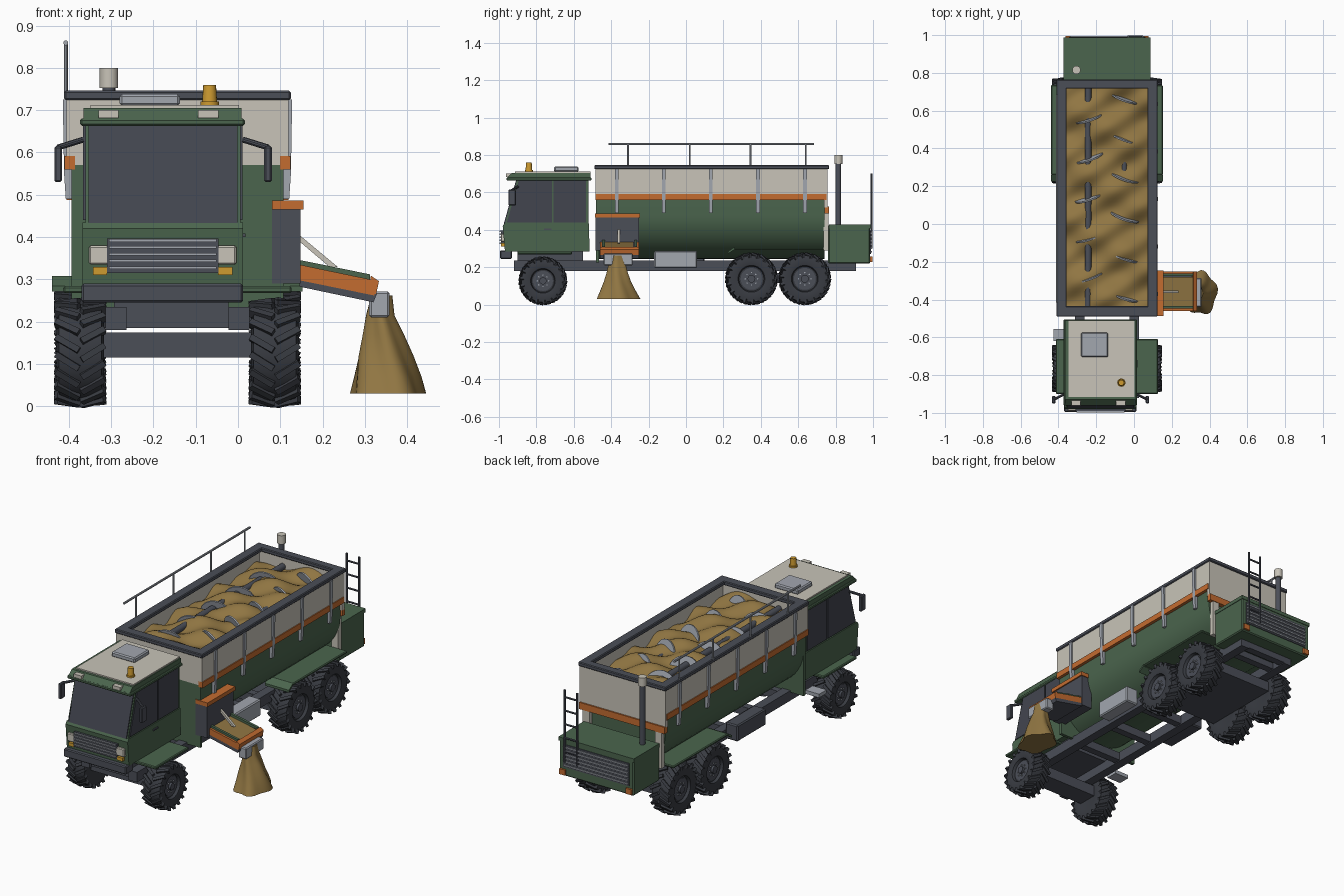
import bpy, bmesh, math
from mathutils import Vector, Matrix

old = bpy.data.objects.get("Cube")
if old:
    bpy.data.objects.remove(old, do_unlink=True)


def colour(name, r, g, b):
    m = bpy.data.materials.new(name)
    m.use_nodes = True
    m.diffuse_color = (r, g, b, 1)
    m.node_tree.nodes["Principled BSDF"].inputs["Base Color"].default_value = (r, g, b, 1)
    return m


GREEN = colour("body green", .07, .13, .075)
DARK = colour("frame grey", .07, .077, .097)
TYRE = colour("tyre black", .04, .044, .054)
ORANGE = colour("trim orange", .55, .15, .03)
CREAM = colour("cream", .58, .55, .48)
STEEL = colour("steel", .36, .385, .43)
SAND = colour("sand", .28, .18, .055)
AMBER = colour("amber", .62, .33, .03)
GLASS = colour("dark glass", .055, .06, .078)
CX = -.143  # centre line of the truck


def finish(name, bm, mat, smooth=False):
    bmesh.ops.recalc_face_normals(bm, faces=bm.faces[:])
    me = bpy.data.meshes.new(name)
    bm.to_mesh(me)
    bm.free()
    me.materials.append(mat)
    ob = bpy.data.objects.new(name, me)
    bpy.context.scene.collection.objects.link(ob)
    if smooth:
        bpy.ops.object.select_all(action='DESELECT')
        ob.select_set(True)
        bpy.context.view_layer.objects.active = ob
        bpy.ops.object.shade_smooth_by_angle(angle=math.radians(35))
    return ob


def box(name, x, y, z, mat, bevel=0):
    bm = bmesh.new()
    size = [b - a for a, b in (x, y, z)]
    mid = [(a + b) / 2 for a, b in (x, y, z)]
    bmesh.ops.create_cube(bm, size=1, matrix=Matrix.Translation(mid) @ Matrix.Diagonal((*size, 1)))
    if bevel:
        bmesh.ops.bevel(bm, geom=bm.edges[:], offset=bevel, segments=1, affect='EDGES')
    return finish(name, bm, mat)


def prism(name, pts, span, mat, axis='y', smooth=False):
    """Extrude an outline given as (x, z) along y, or as (y, z) along x."""
    bm = bmesh.new()
    ends = [[bm.verts.new((u, s, v) if axis == 'y' else (s, u, v)) for u, v in pts] for s in span]
    bm.faces.new(ends[0])
    bm.faces.new(ends[1])
    for i in range(len(pts)):
        j = (i + 1) % len(pts)
        bm.faces.new((ends[0][i], ends[0][j], ends[1][j], ends[1][i]))
    return finish(name, bm, mat, smooth)


def tube(name, p, q, r, mat, n=10, r2=None):
    p, q = Vector(p), Vector(q)
    bm = bmesh.new()
    mx = Matrix.Translation((p + q) / 2) @ (q - p).to_track_quat('Z', 'Y').to_matrix().to_4x4()
    bmesh.ops.create_cone(bm, cap_ends=True, segments=n, radius1=r, radius2=r2 or r,
                          depth=(q - p).length, matrix=mx)
    return finish(name, bm, mat, True)


def rings(name, loops, mat):
    """Skin a stack of closed loops of points."""
    bm = bmesh.new()
    vs = [[bm.verts.new(p) for p in loop] for loop in loops]
    n = len(vs[0])
    for a, b in zip(vs, vs[1:]):
        for i in range(n):
            bm.faces.new((a[i], a[(i + 1) % n], b[(i + 1) % n], b[i]))
    bm.faces.new(vs[0])
    bm.faces.new(vs[-1])
    return finish(name, bm, mat, True)


def circle(n):
    return [(math.cos(math.tau * i / n), math.sin(math.tau * i / n)) for i in range(n)]


# Wheels: lathed tyre, slanted lugs, dished rim, hub and bolts
def wheel(name, x, y, r, out):
    z = r
    prof = [(-.05, .5), (-.056, .72), (-.05, .9), (-.02, .94), (.02, .94), (.05, .9), (.056, .72),
            (.05, .52), (.035, .48), (.03, .2)]
    rings(name + "_tyre", [[(x + out * h, y + r * f * c, z + r * f * s) for c, s in circle(36)]
                           for h, f in prof], TYRE)
    bm = bmesh.new()
    for side in (-1, 1):
        for i in range(18):
            a = math.tau * (i + (side > 0) * .5) / 18
            mx = (Matrix.Translation((x, y, z)) @ Matrix.Rotation(a, 4, 'X')
                  @ Matrix.Translation((side * .03, 0, r * .91))
                  @ Matrix.Rotation(side * .55, 4, 'Z') @ Matrix.Rotation(side * .12, 4, 'Y')
                  @ Matrix.Diagonal((.064, .015, r * .16, 1)))
            bmesh.ops.create_cube(bm, size=1, matrix=mx)
    finish(name + "_lugs", bm, TYRE)
    tube(name + "_rim", (x + out * .028, y, z), (x + out * .038, y, z), r * .42, DARK, 24)
    tube(name + "_hub", (x, y, z), (x + out * .05, y, z), r * .15, DARK, 16)
    for c, s in circle(8):
        b = Vector((x, y + c * r * .24, z + s * r * .24))
        tube(name + "_bolt", b, b + Vector((out * .044, 0, 0)), .004, STEEL, 6)


for side, sx in (("right", -1), ("left", 1)):
    for place, wy, wr in (("front", -.765, .127), ("middle", .35, .138), ("rear", .635, .138)):
        wheel(f"{side}_{place}_wheel", CX + sx * .23, wy, wr, sx)
    # Chassis rails and fenders
    rx = CX + sx * .145
    box(side + "_chassis_rail", (rx - .025, rx + .025), (-.92, .91), (.18, .235), DARK)
    fx = sorted((CX + sx * .12, CX + sx * .27))
    box(side + "_front_fender", fx, (-.9, -.61), (.268, .284), GREEN, .004)
    fx = sorted((CX + sx * .15, CX + sx * .296))
    box(side + "_rear_fender", fx, (.26, .735), (.295, .308), GREEN, .004)
    prism(side + "_fender_flap", [(.26, .308), (.26, .295), (.225, .272), (.225, .285)], fx, GREEN, 'x')
for i, cy in enumerate((-.88, -.45, -.2, .05, .2, .8, .89)):
    box(f"cross_member_{i}", (CX - .14, CX + .14), (cy - .02, cy + .02), (.185, .23), DARK)
box("front_axle", (CX - .2, CX + .2), (-.82, -.71), (.115, .175), DARK)
box("rear_axle_plate", (CX - .175, CX + .175), (.27, .72), (.115, .17), DARK)
box("cab_mount", (CX - .15, CX + .12), (-.9, -.55), (.23, .285), DARK)
box("left_toolbox", (.025, .1), (-.17, .06), (.195, .287), STEEL, .006)
box("right_toolbox", (-.385, -.31), (-.15, .1), (.185, .275), DARK, .006)
box("cab_step", (-.425, -.34), (-.62, -.555), (.19, .21), STEEL)

# Cab shell with glass plates
CAB = (-.367, .012)
prism("cab_lower", [(-.968, .285), (-.98, .42), (-.97, .435), (-.52, .435), (-.515, .285)], CAB, GREEN, 'x')
prism("cab_upper", [(-.968, .43), (-.9, .675), (-.52, .675), (-.52, .43)], (-.36, .006), GREEN, 'x')
prism("windscreen", [(-.974, .433), (-.908, .667), (-.9, .667), (-.966, .433)], (-.353, -.001), GLASS, 'x')
for side, wx in (("right", (-.366, -.358)), ("left", (.003, .011))):
    prism(side + "_door_window", [(-.958, .44), (-.893, .668), (-.717, .668), (-.717, .44)], wx, GLASS, 'x')
    prism(side + "_rear_window", [(-.709, .44), (-.709, .668), (-.535, .668), (-.535, .44)], wx, GLASS, 'x')
    sx = -1 if side == "right" else 1
    mx = CX - .034 + sx * .19
    tip = mx + sx * .058
    tube(side + "_mirror_arm", (mx, -.9, .63), (tip, -.93, .612), .007, DARK)
    box(side + "_mirror", (tip - .009, tip + .009), (-.95, -.91), (.53, .615), DARK, .004)
box("door_handle", (.01, .018), (-.76, -.72), (.4, .408), DARK)
box("roof_lip", (-.373, .016), (-.96, -.505), (.663, .68), GREEN, .004)
prism("roof", [(-.955, .68), (-.93, .705), (-.51, .705), (-.51, .68)], (-.365, .008), GREEN, 'x')
box("roof_panel", (-.348, .002), (-.915, -.51), (.703, .712), CREAM)
box("roof_hatch", (-.28, -.137), (-.705, -.575), (.71, .738), STEEL, .006)
tube("beacon_base", (-.067, -.84, .71), (-.067, -.84, .72), .022, AMBER, 16)
tube("beacon", (-.067, -.84, .715), (-.067, -.84, .76), .018, AMBER, 16, .015)

# Cab front
box("grille", (-.31, -.046), (-.99, -.96), (.315, .397), DARK)
for i in range(5):
    z = .325 + i * .016
    box(f"grille_slat_{i}", (-.305, -.051), (-.997, -.985), (z, z + .006), STEEL)
for i, (hx, rx) in enumerate(((-.326, -.306), (-.03, -.07))):
    box(f"headlight_{i}", (hx - .026, hx + .026), (-.99, -.96), (.335, .38), CREAM, .004)
    box(f"indicator_{i}", (hx - .017, hx + .017), (-.99, -.96), (.311, .329), AMBER)
    box(f"roof_light_{i}", (rx - .024, rx + .024), (-.962, -.93), (.682, .7), CREAM)
box("bumper", (-.37, .012), (-.995, -.93), (.245, .29), DARK, .005)

# Hopper: rounded lower tank, end bulkheads, open cream walls and rim
half = [(.25 * math.cos(t), .48 - .235 * math.sin(t)) for t in (math.pi * i / 24 for i in range(25))]
prism("hopper_tank", [(CX - .25, .575), (CX + .25, .575)] + [(CX + x, z) for x, z in half],
      (-.47, .74), GREEN, 'y', True)
box("front_bulkhead", (CX - .25, CX + .25), (-.482, -.465), (.225, .572), GREEN)
X0, X1, Y0, Y1 = CX - .262, CX + .262, -.485, .757
for name, x, y, z in (("right", (X0, X0 + .02), (Y0, Y1), .57), ("left", (X1 - .02, X1), (Y0, Y1), .57),
                      ("front", (X0, X1), (Y0, Y0 + .02), .57), ("rear", (X0, X1), (Y1 - .02, Y1), .52)):
    box(name + "_hopper_wall", x, y, (z, .73), CREAM)
for name, x, y in (("right", (X0 - .006, X0 + .048), (Y0 - .005, Y1 + .008)),
                   ("left", (X1 - .048, X1 + .006), (Y0 - .005, Y1 + .008)),
                   ("front", (X0, X1), (Y0 - .005, Y0 + .05)), ("rear", (X0, X1), (Y1 - .04, Y1 + .008))):
    box(name + "_hopper_rim", x, y, (.724, .746), DARK, .004)
box("rear_band", (X0, X1), (.74, .765), (.488, .525), ORANGE)
for side, sx in (("right", -1), ("left", 1)):
    ox = CX + sx * .262
    box(side + "_side_band", sorted((ox - sx * .02, ox + sx * .005)), (Y0, .75), (.56, .592), ORANGE)
    box(side + "_rear_post", (CX + sx * .22 - .02, CX + sx * .22 + .02), (.735, .762), (.29, .49), CREAM)
    for i in range(5):
        y = -.37 + i * .2515
        prism(f"{side}_rib_{i}", [(ox - sx * .015, .725), (ox + sx * .009, .725), (ox + sx * .006, .55),
                                  (ox + sx * .002, .49), (ox - sx * .015, .49)], (y - .01, y + .01), STEEL)

# Side railing
tube("rail", (-.407, -.415, .859), (-.407, .685, .859), .006, STEEL)
for i, y in enumerate((-.31, .02, .345, .64)):
    tube(f"rail_post_{i}", (-.407, y, .74), (-.407, y, .859), .005, STEEL)

# Heaped load with auger blades
bm = bmesh.new()
bmesh.ops.create_grid(bm, x_segments=24, y_segments=64, size=.5)
for v in bm.verts:
    x, y = v.co.x, v.co.y * 1.22
    v.co = (CX + x * .49, .136 + y, .648 + .035 * math.cos(math.pi * x)
            + .017 * math.sin(21 * y + 6 * x) + .012 * math.sin(35 * y - 11 * x + 1))
finish("load", bm, SAND, True)
for i in range(11):
    sx = 1 if i % 2 == 0 else -1
    c = Vector((CX + sx * .095, .67 - i * .105, .635))
    n = Vector((sx * .36, 1, .28)).normalized() * .004
    tube(f"auger_blade_{i}", c - n, c + n, .08, STEEL, 28)
for i, x in enumerate((CX - .1, CX + .09)):
    tube(f"auger_shaft_{i}", (x, -.47, .667 - i * .03), (x, .745, .667 - i * .03), .018, DARK, 14)

# Side discharge: housing, inclined trough, spout and falling stream
box("discharge_housing", (.08, .148), (-.483, -.25), (.29, .47), DARK)
box("discharge_cap", (.08, .155), (-.487, -.245), (.465, .487), ORANGE)
for i, y in enumerate((-.46, -.267)):
    prism(f"trough_side_{i}", [(.145, .335), (.332, .296), (.322, .262), (.145, .298)], (y, y + .016), ORANGE)
    prism(f"trough_edge_{i}", [(.145, .346), (.312, .312), (.312, .3), (.145, .33)],
          (y + .012 - i * .02, y + .026 - i * .02), GREEN)
prism("trough_floor", [(.145, .3), (.328, .265), (.32, .246), (.145, .283)], (-.46, -.251), DARK)
prism("trough_end", [(.314, .309), (.333, .296), (.326, .262), (.307, .266)], (-.46, -.251), ORANGE)
prism("trough_load", [(.145, .335), (.312, .303), (.312, .268), (.145, .3)], (-.434, -.28), SAND)
prism("trough_strut", [(.145, .405), (.235, .33), (.218, .328), (.145, .39)], (-.366, -.352), CREAM)
box("spout", (.31, .358), (-.44, -.285), (.21, .272), STEEL, .005)
stream = []
for z, x, rx, ry in ((.262, .34, .025, .03), (.215, .336, .032, .045), (.17, .342, .047, .055),
                     (.12, .346, .063, .07), (.07, .351, .077, .093), (.03, .353, .086, .113)):
    ring = []
    for i, (c, s) in enumerate(circle(32)):
        k = 1 + .09 * math.sin(5 * math.tau * i / 32 + z * 14) * (z < .25)
        ring.append((x + rx * k * c, -.366 + ry * k * s, z))
    stream.append(ring)
rings("falling_stream", stream, SAND)

# Rear engine box with grille, lamps, ladder and exhaust
box("engine_box", (-.37, .085), (.76, .985), (.22, .425), GREEN, .006)
box("engine_lid", (-.373, .088), (.765, .988), (.408, .428), GREEN)
box("rear_grille", (-.345, .06), (.98, .989), (.27, .395), DARK)
for i in range(6):
    z = .278 + i * .02
    box(f"rear_slat_{i}", (-.34, .055), (.985, .995), (z, z + .008), STEEL)
for i, x in enumerate((-.345, .06)):
    box(f"rear_lamp_{i}", (x - .018, x + .018), (.975, .996), (.228, .258), ORANGE)
for i, x in enumerate((-.03, .045)):
    tube(f"ladder_side_{i}", (x, .992, .3), (x, .992, .7), .006, DARK)
for i in range(5):
    z = .36 + i * .075
    tube(f"ladder_rung_{i}", (-.03, .992, z), (.045, .992, z), .005, DARK)
tube("exhaust_pipe", (-.305, .815, .42), (-.305, .815, .76), .015, DARK, 16)
tube("exhaust_cap", (-.305, .815, .752), (-.305, .815, .8), .022, CREAM, 16)
